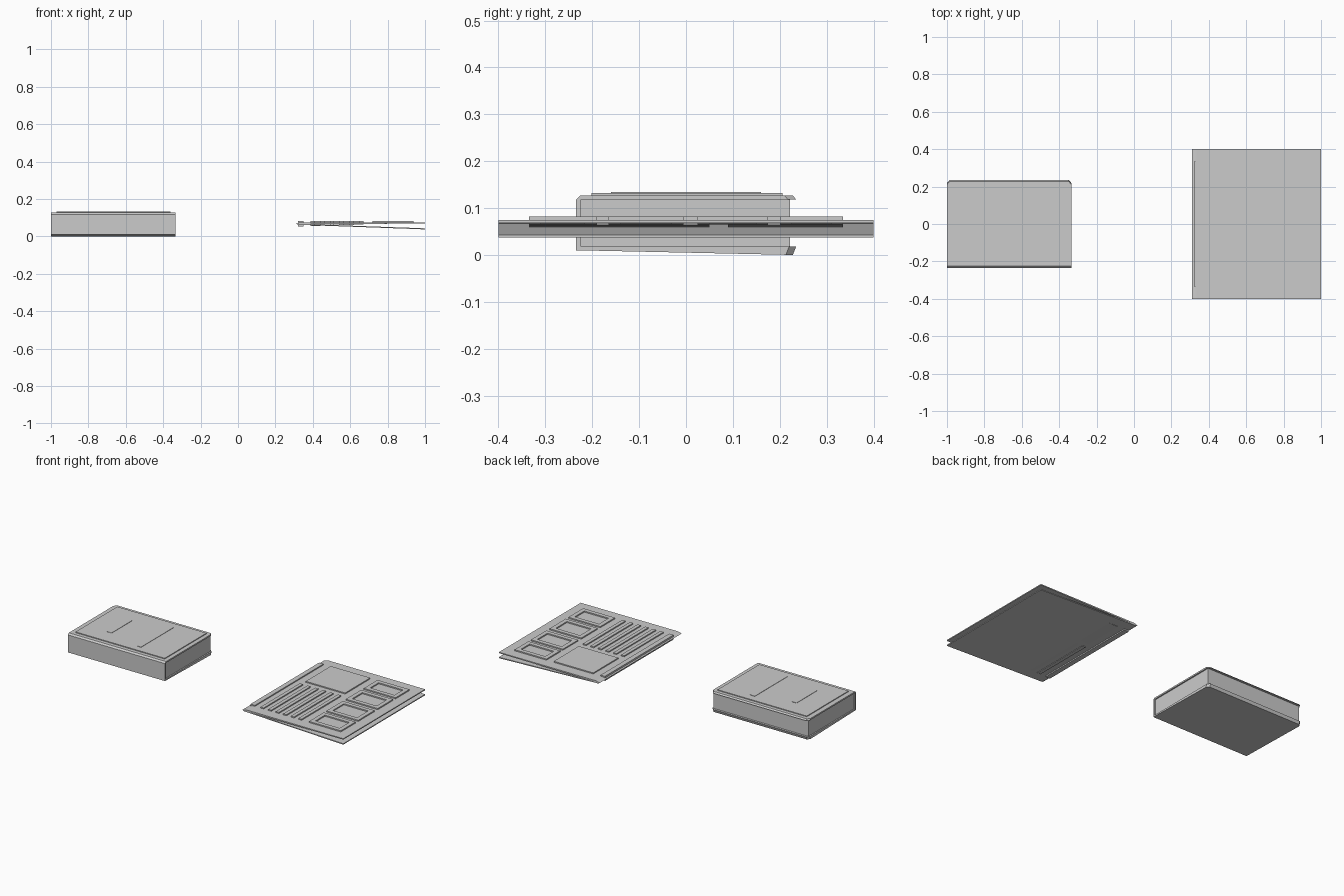
import bpy, bmesh

if "Cube" in bpy.data.objects:
    bpy.data.objects.remove(bpy.data.objects["Cube"])

def make(name, bm):
    bmesh.ops.recalc_face_normals(bm, faces=bm.faces[:])
    me = bpy.data.meshes.new(name)
    bm.to_mesh(me)
    bm.free()
    ob = bpy.data.objects.new(name, me)
    bpy.context.collection.objects.link(ob)
    return ob

def prism(bm, start, shift):
    """Extrude a closed polygon of 3D points along a vector."""
    face = bm.faces.new([bm.verts.new(p) for p in start])
    ext = bmesh.ops.extrude_face_region(bm, geom=[face])
    verts = [v for v in ext["geom"] if isinstance(v, bmesh.types.BMVert)]
    bmesh.ops.translate(bm, verts=verts, vec=shift)

def box(bm, x0, x1, y0, y1, z0, z1):
    prism(bm, [(x0, y0, z0), (x1, y0, z0), (x1, y1, z0), (x0, y1, z0)], (0, 0, z1 - z0))

# ---- Book ----
BX0, BX1 = -1.0, -0.335

# wrap-around cover: C-shaped profile with the spine at -y
bm = bmesh.new()
cover = [(-0.235, 0.010), (0.228, 0.001), (0.235, 0.018), (-0.224, 0.018),
         (-0.224, 0.118), (0.235, 0.118), (0.228, 0.127), (-0.225, 0.127), (-0.235, 0.118)]
prism(bm, [(BX0, y, max(0, z - 0.001) if z < 0.01 else z) for y, z in cover], (BX1 - BX0, 0, 0))
# clipped outer corners of both covers
edges = [e for e in bm.edges
         if all(v.co.y > 0.22 for v in e.verts) and abs(e.verts[0].co.x - e.verts[1].co.x) < 1e-4]
bmesh.ops.bevel(bm, geom=edges, offset=0.014, segments=1, affect='EDGES')
make("book_cover", bm)

bm = bmesh.new()
box(bm, BX0 + 0.008, BX1 - 0.008, -0.226, 0.222, 0.016, 0.12)
make("book_pages", bm)

# raised panel and two plain strips on it
bm = bmesh.new()
box(bm, -0.97, -0.36, -0.202, 0.206, 0.124, 0.132)
make("cover_panel", bm)
bm = bmesh.new()
for x, half in ((-0.81, 0.1), (-0.567, 0.16)):
    box(bm, x - 0.016, x + 0.016, -half, half, 0.128, 0.134)
make("cover_strips", bm)

# ---- Folded newspaper ----
# one sheet folded at low x, the leaves spreading apart towards high x
bm = bmesh.new()
sheet = [(0.31, 0.068), (0.335, 0.075), (1.0, 0.074), (1.0, 0.068), (0.35, 0.066),
         (1.0, 0.043), (1.0, 0.037), (0.32, 0.062)]
prism(bm, [(x, -0.4, z) for x, z in sheet], (0, 0.8, 0))
make("folded_sheet", bm)

def raised(bm, x0, x1, y0, y1):
    """Printed block pushed through the upper leaf, following its slope."""
    low = lambda x: 0.053 + (x - 0.32) * 0.03
    prism(bm, [(x0, y0, low(x0)), (x1, y0, low(x1)), (x1, y0, 0.0815), (x0, y0, 0.0815)],
          (0, y1 - y0, 0))

# text lines: one full width, six in a column
bm = bmesh.new()
raised(bm, 0.32, 0.35, -0.335, 0.335)
for i in range(6):
    raised(bm, 0.388 + i * 0.052, 0.41 + i * 0.052, -0.335, 0.05)
make("text_lines", bm)

# picture block
bm = bmesh.new()
raised(bm, 0.40, 0.67, 0.09, 0.335)
make("picture_block", bm)

# headline: a row of plain rectangular frames
bm = bmesh.new()
w, hx0, hx1 = 0.026, 0.72, 0.938
for y0, y1 in ((-0.335, -0.19), (-0.165, -0.005), (0.025, 0.175), (0.2, 0.335)):
    raised(bm, hx0, hx0 + w, y0, y1)
    raised(bm, hx1 - w, hx1, y0, y1)
    raised(bm, hx0 + w, hx1 - w, y0, y0 + w)
    raised(bm, hx0 + w, hx1 - w, y1 - w, y1)
make("headline_frames", bm)
